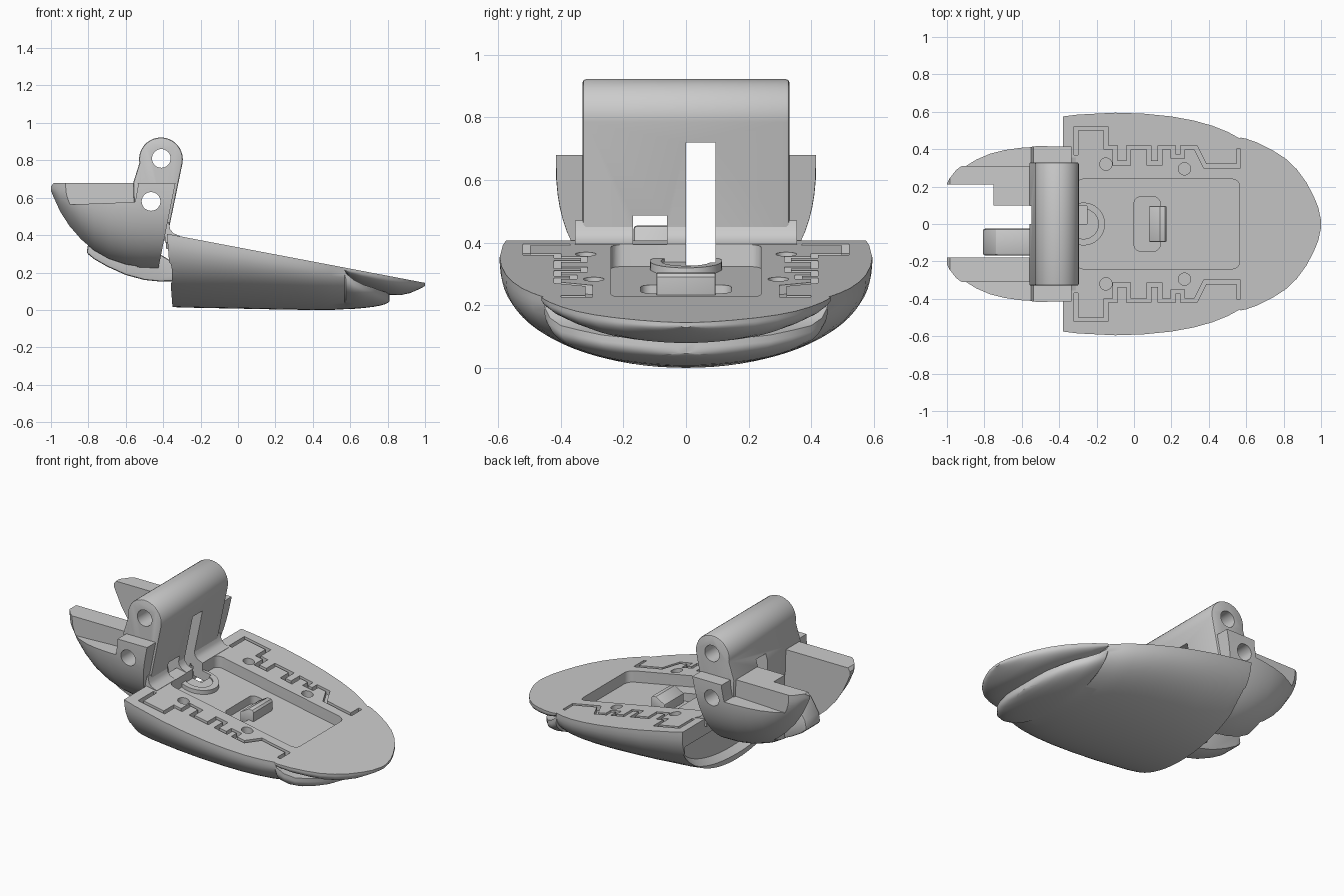
import bpy, bmesh, math
from mathutils import Vector

if "Cube" in bpy.data.objects:
    bpy.data.objects.remove(bpy.data.objects["Cube"])


def make(name, verts, faces):
    me = bpy.data.meshes.new(name)
    me.from_pydata(verts, [], faces)
    bm = bmesh.new()
    bm.from_mesh(me)
    bmesh.ops.recalc_face_normals(bm, faces=bm.faces)
    bm.to_mesh(me)
    bm.free()
    ob = bpy.data.objects.new(name, me)
    bpy.context.collection.objects.link(ob)
    return ob


def activate(ob):
    bpy.ops.object.select_all(action='DESELECT')
    ob.select_set(True)
    bpy.context.view_layer.objects.active = ob


def stack(name, rings):
    """Skin equal-length closed rings and cap both ends."""
    n = len(rings[0])
    verts = [v for r in rings for v in r]
    faces = [list(range(n)), list(range((len(rings) - 1) * n, len(rings) * n))]
    for k in range(len(rings) - 1):
        for i in range(n):
            j = (i + 1) % n
            faces.append([k * n + i, k * n + j, k * n + n + j, k * n + n + i])
    return make(name, verts, faces)


def bowl(name, sections, power=1.0, rim=0.02, lean=None, n=36):
    """Half-round loft along x; sections are (x, half width, top, bottom)."""
    rings = []
    for x, w, top, bot in sections:
        r = min(rim, (top - bot) * 0.4)
        ring = [(x, w, top)]
        for i in range(n + 1):
            a = math.pi * i / n
            c, s = math.cos(a), max(0, math.sin(a))
            ring.append((x, w * math.copysign(abs(c) ** power, c),
                         top - r - (top - r - bot) * s ** power))
        ring.append((x, -w, top))
        rings.append(ring)
    if lean:
        k, slope, z0 = lean
        rings[k] = [(x + slope * (z - z0), y, z) for x, y, z in rings[k]]
    return stack(name, rings)


def deck(x):
    return 0.405 - 0.19 * (x + 0.37)


def deck_prism(name, outline, depth, up=0.1):
    return stack(name, [[(x, y, deck(x) + d) for x, y in outline] for d in (-depth, up)])


def side_prism(name, profile, y0, y1):
    return stack(name, [[(x, y, z) for x, z in profile] for y in (y0, y1)])


def box(x0, x1, y0, y1, z0, z1):
    return side_prism("cutter", [(x0, z0), (x1, z0), (x1, z1), (x0, z1)], y0, y1)


def circle(cx, cy, r, n=32):
    return [(cx + r * math.cos(2 * math.pi * i / n), cy + r * math.sin(2 * math.pi * i / n))
            for i in range(n)]


def rounded(x0, x1, y0, y1, r):
    pts = []
    for q, (cx, cy) in enumerate([(x1 - r, y1 - r), (x0 + r, y1 - r), (x0 + r, y0 + r), (x1 - r, y0 + r)]):
        for i in range(6):
            a = math.pi / 2 * (q + i / 5)
            pts.append((cx + r * math.cos(a), cy + r * math.sin(a)))
    return pts


def ribbon(path, h):
    """Constant-width outline around an open polyline."""
    p = [Vector(q) for q in path]
    nor = [Vector((-(b - a).y, (b - a).x)).normalized() for a, b in zip(p, p[1:])]
    left, right = [], []
    for i, q in enumerate(p):
        a, b = nor[max(i - 1, 0)], nor[min(i, len(nor) - 1)]
        m = (a + b) / (1 + a.dot(b)) * h
        left.append(tuple(q + m))
        right.append(tuple(q - m))
    return left + right[::-1]


def cut(ob, *cutters):
    activate(ob)
    for c in cutters:
        c.hide_render = True
        m = ob.modifiers.new("cut", 'BOOLEAN')
        m.operation, m.solver, m.object = 'DIFFERENCE', 'EXACT', c
        bpy.ops.object.modifier_apply(modifier=m.name)
        bpy.data.objects.remove(c)


def bevel(ob, width):
    activate(ob)
    m = ob.modifiers.new("bevel", 'BEVEL')
    m.width, m.segments, m.limit_method, m.angle_limit = width, 2, 'ANGLE', math.radians(50)
    bpy.ops.object.modifier_apply(modifier=m.name)


# Main hull with a lowered nose under the lip
body = [(-0.38, .575, .0155), (-.3, .585, .013), (-.1, .595, .009), (.05, .59, .006), (.2, .575, .003),
        (.32, .553, .001), (.42, .525, 0), (.5, .493, 0), (.57, .455, .004)]
nose = [(.578, .452, .195, .004), (.62, .435, .16, .006), (.67, .4, .135, .01), (.72, .34, .12, .016),
        (.76, .27, .105, .023), (.79, .18, .095, .032), (.805, .1, .088, .04), (.81, .03, .083, .046)]
hull = bowl("hull", [(x, w, deck(x), b) for x, w, b in body] + nose, lean=(0, -.075, .41))

# Rear recess, deck pocket, latch slot and plate slot
cut(hull,
    bowl("cutter", [(-.5, .545, .30, .045), (-.36, .54, .30, .045), (-.31, .49, .29, .08)]),
    deck_prism("cutter", rounded(-.31, .565, -.24, .24, .04), .07),
    deck_prism("cutter", rounded(0, .14, -.145, .145, .035), .12),
    box(-.6, -.25, 0, .095, .29, .6))

# Stepped grooves and screw holes on both sides of the deck
track = [(-.31, .37), (-.31, .51), (-.15, .51), (-.15, .41), (-.1, .41), (-.1, .325), (-.03, .325),
         (-.03, .41), (.08, .41), (.08, .325), (.14, .325), (.14, .41), (.21, .41), (.21, .36),
         (.26, .36), (.26, .41), (.33, .41), (.38, .31), (.56, .31), (.56, .4)]
for s in (1, -1):
    cut(hull, deck_prism("cutter", ribbon([(x, s * y) for x, y in track], .011), .03))
    for hx, hy in ((-.15, .29 + .03), (.27, .295)):
        cut(hull, deck_prism("cutter", circle(hx, s * hy, .033), .06))

# Front lip
lip_rows = [(.57, .462, .03), (.6, .456, .075), (.66, .435, .095), (.74, .395, .1), (.81, .35, .1),
            (.87, .293, .09), (.92, .225, .07), (.96, .15, .045), (.985, .09, .028), (1, .02, .016)]
lip = bowl("front_lip", [(x, w, deck(x), deck(x) - d) for x, w, d in lip_rows], rim=.012)

# Latch hook and round boss in the pocket
latch = side_prism("latch", [(.08, .21), (.17, .21), (.175, .29), (.165, .302), (.14, .305), (.08, .27)], -.095, .095)
bevel(latch, .006)
boss = deck_prism("round_boss", circle(-.27, 0, .115), .08, -.045)
cut(boss, deck_prism("cutter", circle(-.27, 0, .08), .055), box(-.6, -.25, 0, .095, .29, .6))

# Upright hinge plate with a rounded head and a flared foot
arc = [(-.412 + .117 * math.cos(math.radians(a)), .805 + .117 * math.sin(math.radians(a)))
       for a in range(-10, 191, 10)]
plate = side_prism("hinge_plate", arc + [(-.56, .68), (-.55, .37), (-.375, .37), (-.37, .43)], -.33, .33)
bevel(plate, .01)
foot = side_prism("plate_foot", [(-.39, .36), (-.31, .36), (-.31, deck(-.31) + .002), (-.345, .41), (-.362, .43), (-.37, .47),
                                 (-.39, .47)], -.355, .355)

# Rear jaw bowl with side ears
jaw_rows = [(-1, .215, .66, .63), (-.985, .245, .68, .58), (-.95, .29, .68, .5), (-.9, .325, .68, .42),
            (-.84, .355, .68, .35), (-.77, .382, .68, .29), (-.69, .4, .68, .245), (-.6, .412, .68, .215),
            (-.52, .416, .68, .203), (-.43, .415, .68, .2)]
jaw = bowl("rear_jaw", jaw_rows, power=.85, lean=(9, .2, .2))
cut(jaw,
    box(-1.1, -.75, -.18, .21, 0, 1),
    box(-.78, -.54, -.18, .1, 0, 1))
for s in (1, -1):
    cut(jaw, side_prism("cutter", [(-1.1, .565), (-.87, .565), (-.55, .577), (-.535, .66), (-.55, .9), (-1.1, .9)],
                        min(s * .31, s * .6), max(s * .31, s * .6)))

# Pin holes and see-through slots
for ob in (jaw, plate, foot):
    cut(ob, box(-.7, -.2, 0, .095, .1 if ob is jaw else .29, .72),
        box(-.7, -.2, -.17, -.06, .31, .487))
for ob, holes in ((plate, [(-.41, .81), (-.465, .58)]), (jaw, [(-.465, .58)])):
    for cx, cz in holes:
        cut(ob, side_prism("cutter", circle(cx, cz, .05), -.7, .7))

# Curved tongue under the jaw
tongue = side_prism("tongue", [(-.29, .155), (-.42, .152), (-.5, .16), (-.6, .187), (-.7, .232), (-.77, .272), (-.81, .305),
                               (-.8, .36), (-.74, .455), (-.45, .455), (-.42, .3), (-.29, .22)], -.168, -.025)
bevel(tongue, .012)

# Smooth shading with sharp creases
for ob in list(bpy.context.scene.objects):
    activate(ob)
    bpy.ops.object.shade_smooth_by_angle(angle=math.radians(30))
